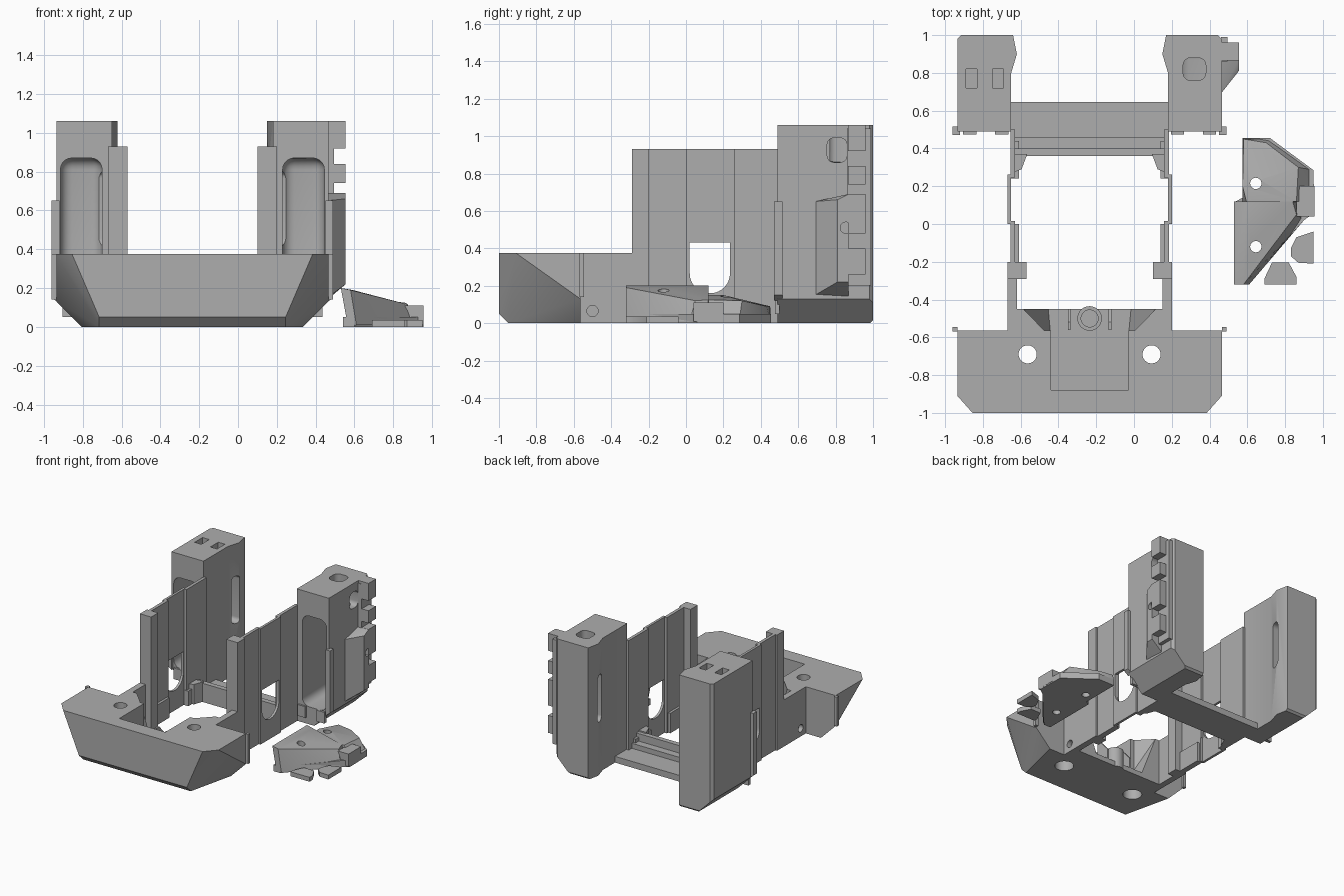
import bpy, bmesh, math
from mathutils import Vector, Matrix

if "Cube" in bpy.data.objects:
    bpy.data.objects.remove(bpy.data.objects["Cube"])

grey = bpy.data.materials.new("plain grey")
grey.use_nodes = True
grey.diffuse_color = (0.42, 0.42, 0.42, 1)
grey.node_tree.nodes["Principled BSDF"].inputs["Base Color"].default_value = (0.42, 0.42, 0.42, 1)
MID = -0.235  # symmetry plane of the main frame


def finish(name, bm):
    bmesh.ops.recalc_face_normals(bm, faces=bm.faces)
    me = bpy.data.meshes.new(name)
    bm.to_mesh(me)
    bm.free()
    me.materials.append(grey)
    ob = bpy.data.objects.new(name, me)
    bpy.context.collection.objects.link(ob)
    return ob


def hull(name, pts):
    bm = bmesh.new()
    vs = [bm.verts.new(p) for p in pts]
    out = bmesh.ops.convex_hull(bm, input=vs)
    junk = {v for v in out["geom_interior"] + out["geom_unused"] if isinstance(v, bmesh.types.BMVert)}
    bmesh.ops.delete(bm, geom=list(junk), context='VERTS')
    bmesh.ops.dissolve_limit(bm, angle_limit=0.01, verts=bm.verts, edges=bm.edges)
    return finish(name, bm)


def box(name, x, y, z):
    return hull(name, [(a, b, c) for a in x for b in y for c in z])


def prism(name, outline, z):
    """Extrude a plan outline between two heights."""
    bm = bmesh.new()
    face = bm.faces.new([bm.verts.new((x, y, z[0])) for x, y in outline])
    ext = bmesh.ops.extrude_face_region(bm, geom=[face])["geom"]
    bmesh.ops.translate(bm, verts=[v for v in ext if isinstance(v, bmesh.types.BMVert)],
                        vec=(0, 0, z[1] - z[0]))
    return finish(name, bm)


def rod(name, centre, r, depth, axis='Z'):
    bm = bmesh.new()
    bmesh.ops.create_cone(bm, cap_ends=True, segments=32, radius1=r, radius2=r, depth=depth)
    turn = Matrix.Rotation(math.pi / 2, 4, 'Y') if axis == 'X' else Matrix()
    bmesh.ops.transform(bm, matrix=Matrix.Translation(centre) @ turn, verts=bm.verts)
    return finish(name, bm)


def round_edges(ob, width, axis=None, segments=6):
    """Bevel all edges, or only those along one axis."""
    bm = bmesh.new()
    bm.from_mesh(ob.data)
    edges = [e for e in bm.edges if axis is None or
             abs((e.verts[0].co - e.verts[1].co).normalized()[axis]) > 0.99]
    bmesh.ops.bevel(bm, geom=edges, offset=width, segments=segments, profile=0.5, affect='EDGES')
    bm.to_mesh(ob.data)
    bm.free()
    return ob


def cut(ob, *cutters):
    for c in cutters:
        c.hide_render = True
        m = ob.modifiers.new("cut", 'BOOLEAN')
        m.operation, m.solver, m.object = 'DIFFERENCE', 'EXACT', c
    dg = bpy.context.evaluated_depsgraph_get()
    me = bpy.data.meshes.new_from_object(ob.evaluated_get(dg))
    ob.modifiers.clear()
    ob.data = me
    for c in cutters:
        bpy.data.objects.remove(c)
    return ob


# Front block: faceted nose with tapered corners
pts = []
for s in (-1, 1):
    for u, y, z in [(.70, -.565, .375), (.70, -.91, .375), (.62, -1, .375), (.48, -1, .05),
                    (.70, -.565, .13), (.57, -.565, 0), (.48, -.95, 0)]:
        pts.append((MID + s * u, y, z))
block = hull("front_block", pts)
holes = []
for s in (-1, 1):
    holes.append(rod("hole", (MID + s * .328, -.69, .2), .048, 1))
    holes.append(rod("counterbore", (MID + s * .328, -.69, 0), .07, .2))
holes.append(box("recess", (MID - .205, MID + .205), (-.88, -.5), (.04, .5)))
cut(block, *holes)

# Rear lip of the block, flaring down towards the opening
lip = box("block_rear_lip", (MID - .40, MID + .40), (-.57, -.45), (0, .375))
flare = hull("flare", [(MID + s * u, y, z) for s in (-1, 1) for u, y, z in
                       [(.205, -.6, .4), (.205, -.6, .04), (.36, -.44, .4), (.22, -.44, .04)]])
cut(lip, flare)
for s, side in ((-1, "right"), (1, "left")):
    hull(side + "_duct_fin", [(MID + s * u, y, z) for u in (.10, .115) for y, z in
                              [(-.56, .03), (-.45, .03), (-.45, .12), (-.52, .2), (-.56, .2)]])
cut(rod("duct_nozzle", (MID, -.5, .08), .065, .16), rod("bore", (MID, -.5, .12), .045, .2))

for s, side in ((-1, "right"), (1, "left")):
    def X(*us):
        return [MID + s * u for u in us]

    # Side wall: low front rail, tall post, panels and the offset middle panel
    rail = box(side + "_front_rail", X(.385, .435), (-.57, -.20), (0, .375))
    cut(rail, rod("screw_hole", (MID + s * .42, -.5, .065), .03, .2, 'X'))
    box(side + "_front_post", X(.335, .435), (-.29, -.20), (.0, .93))
    box(side + "_front_panel", X(.395, .42), (-.21, .015), (0, .93))
    panel = box(side + "_middle_panel", X(.415, .435), (0, .26), (0, .93))
    window = round_edges(box("window", X(.3, .5), (.02, .235), (.16, .60)), .105, 0, 10)
    top_fill = box("fill", X(.2, .6), (-.1, .4), (.43, .8))
    cut(window, top_fill)
    cut(panel, window)
    box(side + "_rear_panel", X(.395, .42), (.245, .5), (0, .93))
    for y in (0, .245):
        box(side + "_panel_return", X(.395, .435), (y, y + .016), (.2, .93))
    for y, h in ((-.2, .16), (.24, .12)):
        box(side + "_base_rim", X(.375, .42), (y, y + .2), (0, h))
    hull(side + "_corner_gusset", [(MID + s * u, y, z) for u, y in
                                   [(.41, .27), (.36, .29), (.33, .37), (.41, .37)] for z in (0, .16)])

    # Rear tower: hollow duct with chamfered outer bottom and ridged inner edge
    plan = [(.415, .49), (.415, .80), (.385, .90), (.405, 1), (.68, 1), (.70, .98), (.70, .49)]
    tower = prism(side + "_tower", [(MID + s * u, y) for u, y in plan], (0, 1.06))
    chamfer = hull("chamfer", [(MID + s * u, y, z) for y in (.3, 1.2)
                               for u, z in [(.57, 0), (.71, .14), (.9, .14), (.9, -.1), (.57, -.1)]])
    rear_chamfer = hull("rear_chamfer", [(MID + s * u, y, z) for u in (0, 1)
                                         for y, z in [(.975, -.01), (1.01, .025), (1.01, -.01)]])
    cavity = round_edges(box("cavity", X(.465, .68), (.3, .93), (.14, .87)), .06, None, 5)
    slot = round_edges(box("slot", X(.3, .5), (.83, .91), (.42, .80)), .035, 0)
    cutters = [chamfer, rear_chamfer, cavity, slot]
    if s < 0:
        for u in (.485, .625):
            cutters.append(box("socket", X(u - .03, u + .03), (.72, .82), (.98, 1.2)))
    else:
        cutters.append(round_edges(box("cable_hole", X(.495, .615), (.76, .88), (.8, 1.2)), .04, 2))
        cutters.append(round_edges(box("side_hole", X(.6, .9), (.755, .86), (.86, .99)), .035, 0))
    cut(tower, *cutters)

    # Thin flanges on the tower front and the block rear
    hull(side + "_tower_flange", [(MID + s * u, y, z) for y in (.47, .515) for u, z in
                                  [(.685, .12), (.725, .15), (.725, .65), (.685, .65)]])
    box(side + "_block_flange", X(.70, .725), (-.57, -.545), (.14, .375))
    for u in (.43, .60):
        box(side + "_tower_foot_lip", X(u, u + .07), (.475, .5), (.05, .14))

# Stepped cross bar joining the towers
for name, y, h in (("cross_bar", (.46, .645), .05), ("cross_bar_step", (.40, .46), .09),
                   ("cross_bar_inner_wall", (.36, .40), .15)):
    box(name, (MID - .415, MID + .415), y, (0, h))

# Cable holder on the left tower
holder = hull("cable_cover", [(x, y, z) for x, y, z in
              [(.46, .69, .15), (.46, .69, .65), (.555, .81, .22), (.555, .81, .66), (.555, .87, .22),
               (.555, .87, .69), (.46, .87, .14), (.46, .87, .69)]])
cut(holder, rod("screw_hole", (.55, .855, .51), .03, .1, 'X'))
box("cable_spine", (.46, .495), (.86, .99), (.2, 1.04))
for z in ((.26, .40), (.48, .69), (.74, .84), (.92, 1.06)):
    box("cable_clip", (.46, .555), (.865, .96), z)

# Separate deflector plate with raised ribs and two screw holes
plate = prism("deflector_base", [(.575, .455), (.72, .455), (.95, .285), (.955, .06), (.90, .02),
                                 (.60, -.32), (.54, -.32), (.54, .12), (.575, .14)], (0, .05))
rear = hull("deflector_rear", [(.575, .455, .02), (.72, .45, .02), (.95, .285, .02), (.95, .12, .02),
                               (.575, .1, .02), (.58, .45, .09), (.70, .43, .09), (.87, .30, .12),
                               (.86, .12, .125), (.60, .1, .15), (.575, .2, .15)])
front = hull("deflector_front", [(.565, -.32, .01), (.61, -.32, .01), (.90, .02, .01), (.88, .12, .01),
                                 (.57, .12, .01), (.53, -.32, .2), (.58, -.32, .19), (.53, .12, .2),
                                 (.59, .11, .19), (.64, -.25, .13), (.86, .05, .12), (.84, .12, .125)])
for part in (plate, rear, front):
    cut(part, *[rod("screw_hole", (.645, y, .1), .03, .5) for y in (.215, -.12)])
box("deflector_end_block", (.86, .955), (.04, .20), (.01, .11))

# Two loose pads
prism("side_pad", [(.83, -.13), (.86, -.07), (.95, -.04), (.95, -.21), (.87, -.205), (.83, -.17)], (0, .035))
prism("front_pad", [(.69, -.32), (.69, -.29), (.73, -.205), (.82, -.205), (.86, -.28), (.86, -.32)], (0, .035))

for ob in bpy.context.scene.objects:
    if ob.type == 'MESH':
        ob.data.shade_smooth()
        ob.data.set_sharp_from_angle(angle=math.radians(30))
